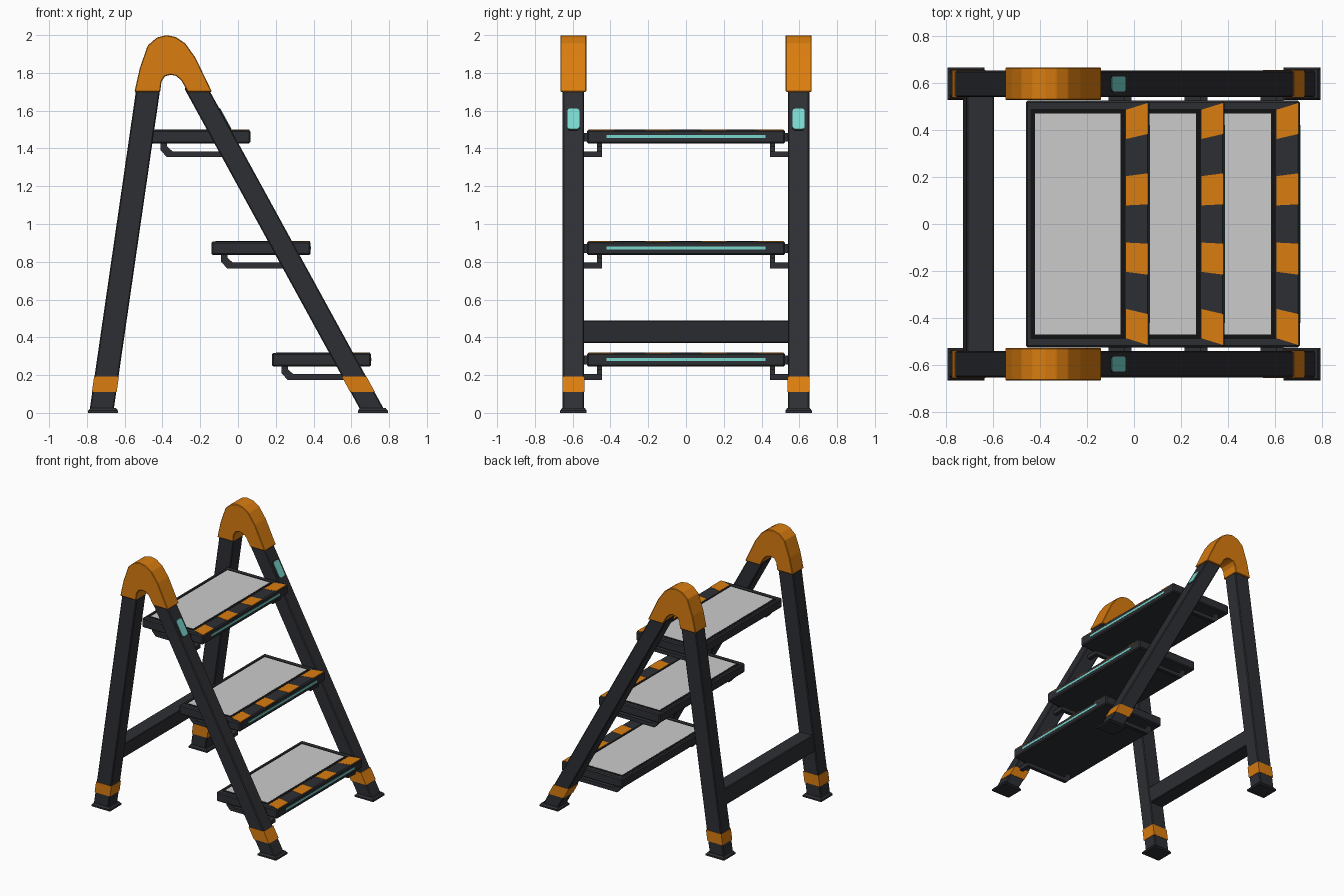
import bpy, bmesh
from mathutils import Vector

if "Cube" in bpy.data.objects:
    bpy.data.objects.remove(bpy.data.objects["Cube"])


def material(name, rgb):
    m = bpy.data.materials.new(name)
    m.diffuse_color = (*rgb, 1)
    m.use_nodes = True
    m.node_tree.nodes["Principled BSDF"].inputs["Base Color"].default_value = m.diffuse_color
    return m


DARK = material("dark_frame", (0.027, 0.028, 0.034))
BLACK = material("black_rubber", (0.006, 0.006, 0.007))
ORANGE = material("orange", (0.70, 0.205, 0.005))
CYAN = material("cyan", (0.19, 0.68, 0.61))


def loft(name, a, b, mat=None, bevel=0, segments=1):
    """Solid between two matching outlines."""
    bm = bmesh.new()
    va = [bm.verts.new(p) for p in a]
    vb = [bm.verts.new(p) for p in b]
    n = len(va)
    bm.faces.new(va)
    bm.faces.new(vb[::-1])
    for i in range(n):
        bm.faces.new((va[i], vb[i], vb[(i + 1) % n], va[(i + 1) % n]))
    bmesh.ops.recalc_face_normals(bm, faces=bm.faces[:])
    if bevel:
        bmesh.ops.bevel(bm, geom=bm.edges[:], offset=bevel, segments=segments,
                        profile=0.5, affect='EDGES', clamp_overlap=True)
    me = bpy.data.meshes.new(name)
    bm.to_mesh(me)
    bm.free()
    ob = bpy.data.objects.new(name, me)
    bpy.context.collection.objects.link(ob)
    if mat:
        me.materials.append(mat)
    return ob


def prism_y(name, xz, y0, y1, mat=None, bevel=0):
    return loft(name, [(x, y0, z) for x, z in xz], [(x, y1, z) for x, z in xz], mat, bevel)


def prism_z(name, xy, z0, z1, mat=None, bevel=0):
    return loft(name, [(x, y, z0) for x, y in xy], [(x, y, z1) for x, y in xy], mat, bevel)


def rect(x0, x1, y0, y1):
    return [(x0, y0), (x1, y0), (x1, y1), (x0, y1)]


def front_x(z):
    return 0.72 - 0.5476 * z


def rear_x(z):
    return -0.724 + 0.145 * z


def slanted(f, z0, z1, half):
    return [(f(z0) - half, z0), (f(z0) + half, z0), (f(z1) + half, z1), (f(z1) - half, z1)]


LEG_Y = 0.596

# arch profile of the top caps: outer curve, then inner curve back
ARCH = [(-.548, 1.70), (-.52, 1.825), (-.478, 1.945), (-.43, 1.987), (-.38, 2.0),
        (-.33, 1.99), (-.28, 1.957), (-.225, 1.88), (-.138, 1.70),
        (-.266, 1.70), (-.30, 1.76), (-.328, 1.784), (-.357, 1.79),
        (-.387, 1.782), (-.405, 1.755), (-.412, 1.70)]

for s, side in ((-1, "near"), (1, "far")):
    y = s * LEG_Y
    # legs, coloured bands and feet
    for f, part, fx in ((front_x, "front", 0.714), (rear_x, "rear", -0.714)):
        prism_y(f"{part}_leg_{side}", slanted(f, 0.01, 1.72, 0.0635),
                y - 0.057, y + 0.057, DARK, 0.006)
        prism_y(f"{part}_leg_band_{side}", slanted(f, 0.11, 0.193, 0.0655),
                y - 0.059, y + 0.059, ORANGE)
        b = rect(fx - .079, fx + .079, y - .07, y + .07)
        t = rect(fx - .067, fx + .067, y - .06, y + .06)
        prism_z(f"{part}_foot_base_{side}", b, 0, 0.012, DARK)
        loft(f"{part}_foot_{side}", [(*p, 0.012) for p in b], [(*p, 0.026) for p in t], DARK)
    # arched top cap
    prism_y(f"top_cap_{side}", ARCH, y - 0.069, y + 0.069, ORANGE, 0.004)
    # rounded light on the face of the front leg
    along = Vector((-0.5476, 0, 1)).normalized()
    out = Vector((1, 0, 0.5476)).normalized()
    mid = Vector((front_x(1.555) + 0.0635, y, 1.555))
    for name, w, h, d, mat in (("light_rim", .036, .067, .002, DARK),
                               ("leg_light", .032, .062, .005, CYAN)):
        c = 0.014
        o = [(w, h - c), (w - c * .3, h - c * .3), (w - c, h)]
        o += [(-u, v) for u, v in o[::-1]]
        o += [(-u, -v) for u, v in o]
        pts = [mid + Vector((0, u, 0)) + along * v for u, v in o]
        loft(f"{name}_{side}", [p - out * .01 for p in pts], [p + out * d for p in pts], mat)

# rear crossbar
prism_y("rear_crossbar", slanted(rear_x, 0.37, 0.49, 0.058), -0.545, 0.545, DARK, 0.005)

# treads
for i in range(3):
    x0, zt = 0.18 - 0.32 * i, 0.318 + 0.59 * i
    zb, x1 = zt - 0.073, x0 + 0.525
    n = i + 1
    prism_z(f"tread_{n}", rect(x0, x1, -.524, .524), zb, zt, DARK, 0.008)
    prism_z(f"tread_pad_border_{n}", rect(x0 + .02, x0 + .424, -.488, .488),
            zt - .01, zt + .001, BLACK)
    prism_z(f"tread_pad_{n}", rect(x0 + .04, x0 + .403, -.47, .47), zt - .01, zt + .002)
    # fanned warning stripes along the nosing
    for k in range(4):
        hi, lo = 0.515 - k * 0.2993, 0.383 - k * 0.2993
        q = 0.943
        prism_z(f"nosing_stripe_{n}_{k + 1}",
                [(x0 + .426, lo * q), (x1 - .005, lo), (x1 - .005, hi), (x0 + .426, hi * q)],
                zt - .01, zt + .0015, ORANGE)
    # glowing strip on the front edge
    prism_z(f"tread_light_{n}", rect(x1 - .01, x1 + .002, -.42, .42), zt - .044, zt - .028, CYAN)
    for s, side in ((-1, "near"), (1, "far")):
        # mounting pin between tread and leg
        px = front_x(zt - .04)
        prism_z(f"tread_pin_{n}_{side}", rect(px - .03, px + .04, s * .50, s * .545),
                zt - .062, zt - .015, DARK)
        # bent support bracket under the tread
        bx = front_x(zb - .055) + .02
        prism_y(f"tread_bracket_{n}_{side}",
                [(x0 + .05, zb + .01), (x0 + .05, zb - .035), (x0 + .083, zb - .07),
                 (bx, zb - .07), (bx, zb - .04), (x0 + .113, zb - .04),
                 (x0 + .085, zb - .015), (x0 + .085, zb + .01)],
                s * .445, s * .472, DARK)
        prism_z(f"bracket_arm_{n}_{side}", rect(bx - .03, bx, s * .46, s * .545),
                zb - .07, zb - .04, DARK)
